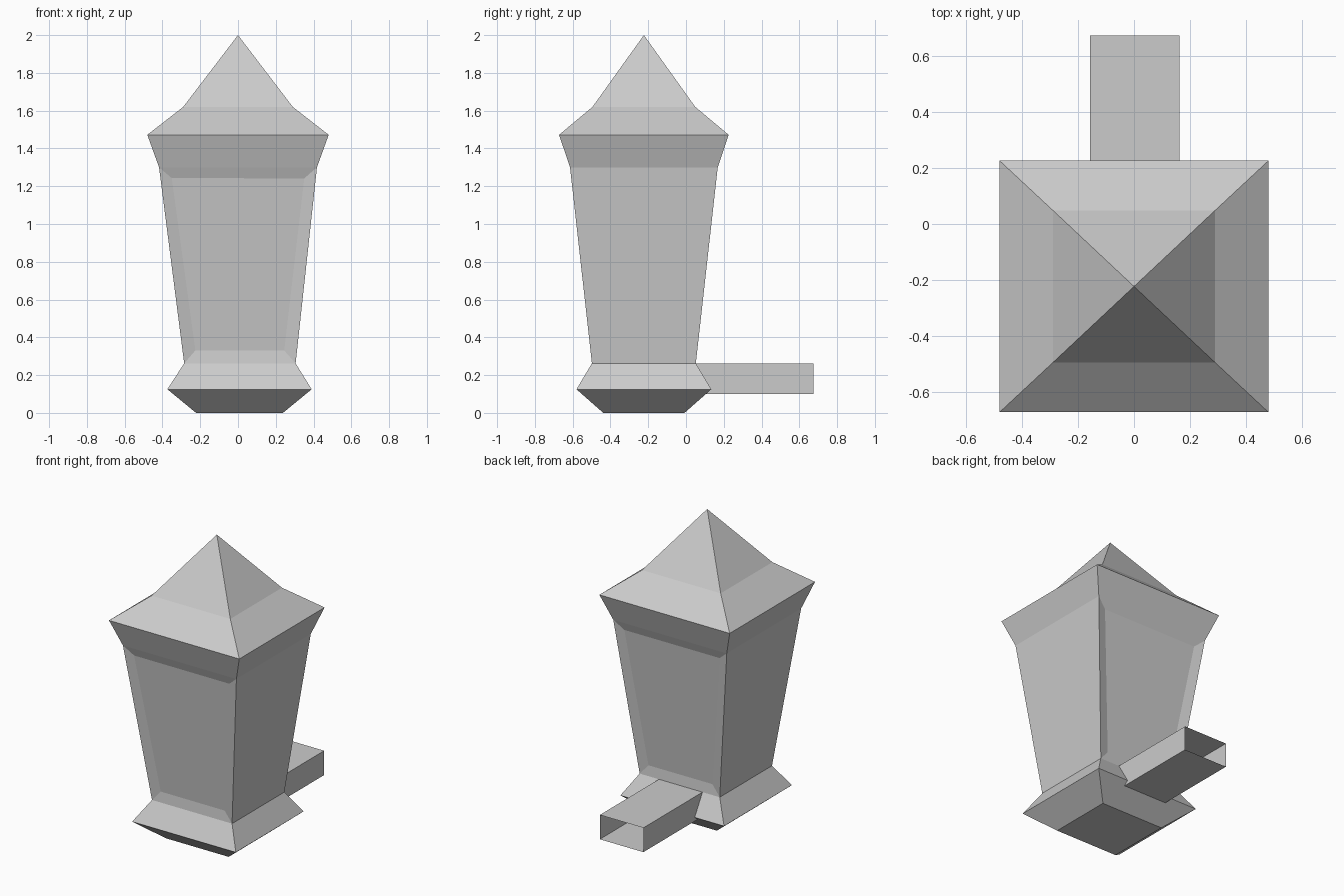
import bpy
import bmesh

cube = bpy.data.objects.get("Cube")
if cube:
    bpy.data.objects.remove(cube, do_unlink=True)

grey = bpy.data.materials.new("stone_grey")
grey.use_nodes = True
colour = (0.6, 0.6, 0.6, 1)
grey.diffuse_color = colour
grey.node_tree.nodes["Principled BSDF"].inputs["Base Color"].default_value = colour

CENTRE_Y = -0.223


def ring(bm, cx, half_x, half_y, z):
    """Rectangular cross-section of the lantern."""
    corners = ((-1, -1), (1, -1), (1, 1), (-1, 1))
    return [bm.verts.new((cx + sx * half_x, CENTRE_Y + sy * half_y, z)) for sx, sy in corners]


def bridge(bm, low, high):
    return [bm.faces.new((low[i], low[i - 3], high[i - 3], high[i])) for i in range(4)]


def finish(bm, name):
    mesh = bpy.data.meshes.new(name)
    bm.to_mesh(mesh)
    bm.free()
    mesh.materials.append(grey)
    obj = bpy.data.objects.new(name, mesh)
    bpy.context.collection.objects.link(obj)
    return obj


def build_section(name, sections, floor=False, apex=None):
    """Stack rectangular rings, with an optional floor and pointed top."""
    bm = bmesh.new()
    rings = [ring(bm, *s) for s in sections]
    for low, high in zip(rings, rings[1:]):
        bridge(bm, low, high)
    if floor:
        bm.faces.new(rings[0][::-1])
    if apex:
        tip = bm.verts.new((0, CENTRE_Y, apex))
        for i in range(4):
            bm.faces.new((rings[-1][i], rings[-1][i - 3], tip))
    return bm


# Cross-sections: centre x, half width, half depth, height
foot = (0.008, 0.23, 0.215, 0)
rim = (0.008, 0.382, 0.357, 0.125)
waist = (0.01, 0.295, 0.275, 0.262)
neck = (0, 0.418, 0.391, 1.3)
eave = (0, 0.48, 0.449, 1.472)
roof_break = (0, 0.29, 0.272, 1.62)

# Flared base
finish(build_section("base", [foot, rim, waist], floor=True), "base")

# Tapered body with shallow recessed panels on front and back
bm = build_section("body", [waist, neck])
bm.normal_update()
panels = [f for f in bm.faces if abs(f.normal.y) > 0.7]
bmesh.ops.inset_individual(bm, faces=panels, thickness=0.09, depth=-0.015)
finish(bm, "body")

# Cornice and two-pitch roof
finish(build_section("cornice", [neck, eave]), "cornice")
finish(build_section("roof", [eave, roof_break], apex=2), "roof")

# Open rectangular arm reaching out of the back
bm = bmesh.new()
profile = ((-0.158, 0.1), (-0.158, 0.262), (0.163, 0.262), (0.163, 0.1))
inner, outer = ([bm.verts.new((x, y, z)) for x, z in profile] for y in (0.04, 0.674))
bridge(bm, inner, outer)
bmesh.ops.recalc_face_normals(bm, faces=bm.faces)
finish(bm, "rear_arm")
